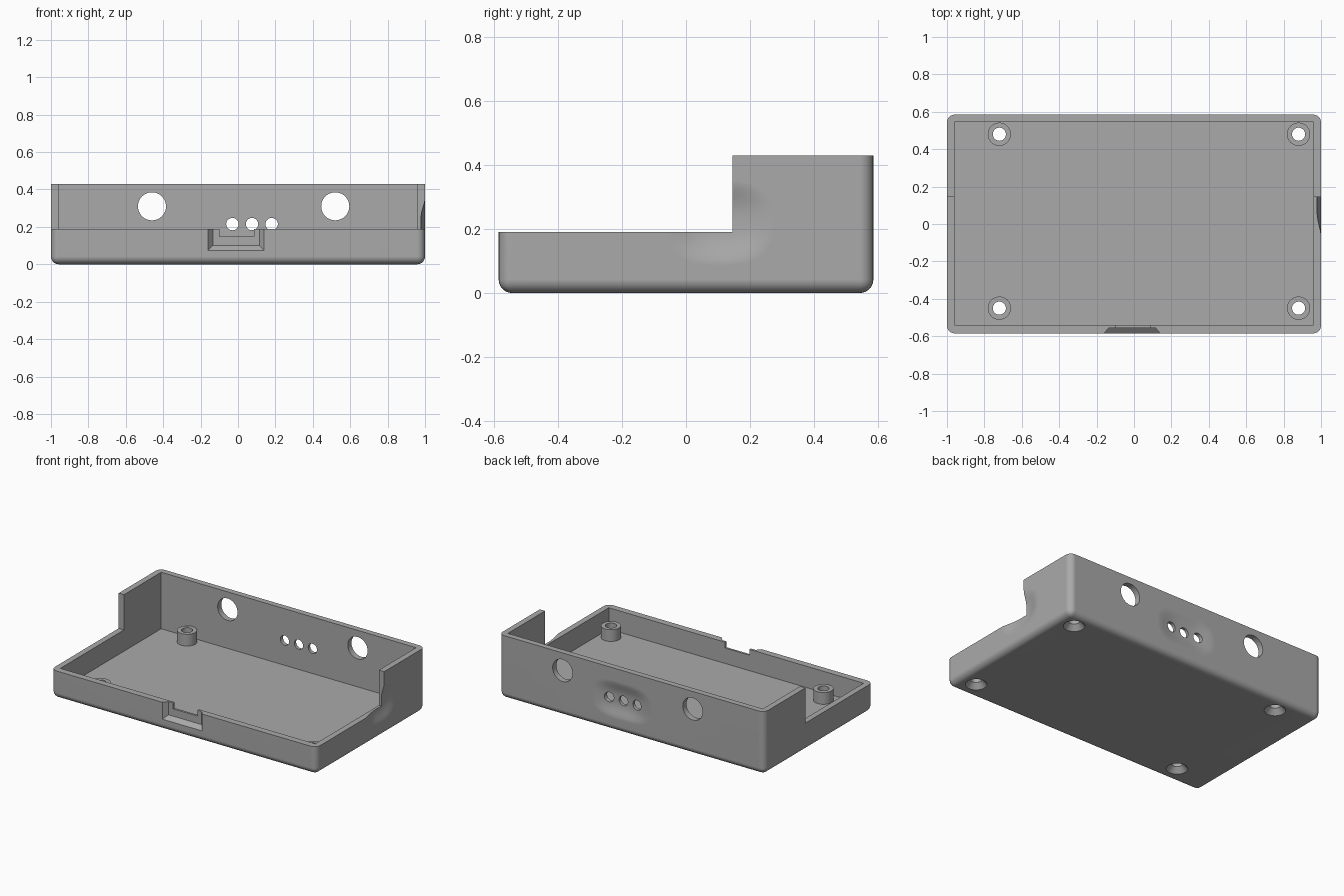
import bpy, bmesh
from math import sin, cos, pi, copysign
from mathutils import Vector

if "Cube" in bpy.data.objects:
    bpy.data.objects.remove(bpy.data.objects["Cube"], do_unlink=True)

grey = bpy.data.materials.new("plain grey")
grey.use_nodes = True
grey.diffuse_color = (0.4, 0.4, 0.4, 1)
grey.node_tree.nodes["Principled BSDF"].inputs["Base Color"].default_value = (0.4, 0.4, 0.4, 1)


def finish(name, bm):
    bmesh.ops.recalc_face_normals(bm, faces=bm.faces)
    mesh = bpy.data.meshes.new(name)
    bm.to_mesh(mesh)
    bm.free()
    mesh.materials.append(grey)
    obj = bpy.data.objects.new(name, mesh)
    bpy.context.collection.objects.link(obj)
    return obj


def box_mesh(low, high):
    bm = bmesh.new()
    bmesh.ops.create_cube(bm, size=1)
    low, high = Vector(low), Vector(high)
    for v in bm.verts:
        v.co = (low + high) / 2 + v.co * (high - low)
    return bm


def box(name, low, high):
    return finish(name, box_mesh(low, high))


def loft(name, rings):
    """Closed solid skinned through rings with equal point counts."""
    bm = bmesh.new()
    loops = [[bm.verts.new(p) for p in ring] for ring in rings]
    n = len(loops[0])
    for a, b in zip(loops, loops[1:]):
        for i in range(n):
            j = (i + 1) % n
            bm.faces.new((a[i], a[j], b[j], b[i]))
    bm.faces.new(loops[0][::-1])
    bm.faces.new(loops[-1])
    return finish(name, bm)


def turned(name, centre, axis, profile, sides=40):
    """Round solid; profile is (radius, position along axis)."""
    def point(r, h, t):
        u, v = r * cos(t), r * sin(t)
        off = (u, v, h) if axis == "z" else (u, h, v)
        return Vector(centre) + Vector(off)
    return loft(name, [[point(r, h, 2 * pi * i / sides) for i in range(sides)]
                       for r, h in profile])


def dent(name, centre, across, out, half_w, half_h, depth, power):
    """Soft-edged finger dent sunk into a wall."""
    def ring(s, d):
        pts = []
        for i in range(48):
            t = 2 * pi * i / 48
            u = copysign(abs(cos(t)) ** (2 / power), cos(t)) * half_w * s
            v = copysign(abs(sin(t)) ** (2 / power), sin(t)) * half_h * s
            pts.append(Vector(centre) + Vector(across) * u + Vector((0, 0, v)) - Vector(out) * d)
        return pts
    rings = [ring(1, -0.05)]
    for k in range(10):
        s = 1 - k / 11
        rings.append(ring(s, depth * 0.5 * (1 + cos(pi * s ** 1.5))))
    return loft(name, rings)


def combine(target, tool, operation="DIFFERENCE"):
    mod = target.modifiers.new("cut", "BOOLEAN")
    mod.operation = operation
    mod.solver = "EXACT"
    mod.object = tool
    bpy.context.view_layer.objects.active = target
    bpy.ops.object.modifier_apply(modifier=mod.name)
    bpy.data.objects.remove(tool, do_unlink=True)


# Outer shell with rounded vertical and bottom edges
bm = box_mesh((-1, -0.585, 0), (1, 0.585, 0.43))
soft = [e for e in bm.edges if min(v.co.z for v in e.verts) < 0.01]
bmesh.ops.bevel(bm, geom=soft, offset=0.042, segments=6, profile=0.5, affect="EDGES")
case = finish("case_shell", bm)

# Hollow interior and lowered front
combine(case, box("interior", (-0.96, -0.54, 0.045), (0.96, 0.545, 0.6)))
combine(case, box("front_step", (-1.2, -0.8, 0.19), (1.2, 0.145, 0.6)))

# Screw posts with countersunk holes
for x in (-0.72, 0.88):
    for y in (-0.45, 0.48):
        combine(case, turned("post", (x, y, 0), "z", [(0.062, 0.03), (0.062, 0.125)]), "UNION")
        combine(case, turned("screw_hole", (x, y, 0), "z",
                             [(0.075, -0.01), (0.035, 0.035), (0.035, 0.3)]))

# Finger dents in the back wall and left side
combine(case, dent("back_dent", (0.075, 0.585, 0.215), (1, 0, 0), (0, 1, 0), 0.23, 0.13, 0.02, 3))
combine(case, dent("side_dent", (1, 0.105, 0.22), (0, 1, 0), (1, 0, 0), 0.175, 0.135, 0.023, 2.5))

# Back wall openings
openings = [(-0.46, 0.31, 0.075), (0.52, 0.31, 0.075)]
openings += [(x, 0.215, 0.033) for x in (-0.03, 0.075, 0.18)]
for x, z, r in openings:
    combine(case, turned("opening", (x, 0.57, z), "y", [(r, -0.1), (r, 0.1)]))

# Flared front recess and the slot above it
def recess_ring(grow, y):
    x0, x1, z0 = -0.135 - grow, 0.115 + grow, 0.1 - grow
    return [(x0, y, z0), (x1, y, z0), (x1, y, 0.3), (x0, y, 0.3)]

combine(case, loft("front_recess", [recess_ring(0.05, -0.615), recess_ring(0, -0.555)]))
combine(case, box("front_slot", (-0.1, -0.7, 0.15), (0.085, -0.5, 0.3)))

# Smooth rounded parts, keep hard edges crisp
bpy.ops.object.select_all(action="DESELECT")
case.select_set(True)
bpy.context.view_layer.objects.active = case
bpy.ops.object.shade_smooth_by_angle(angle=0.6)
normals = case.modifiers.new("even_normals", "WEIGHTED_NORMAL")
normals.keep_sharp = True
